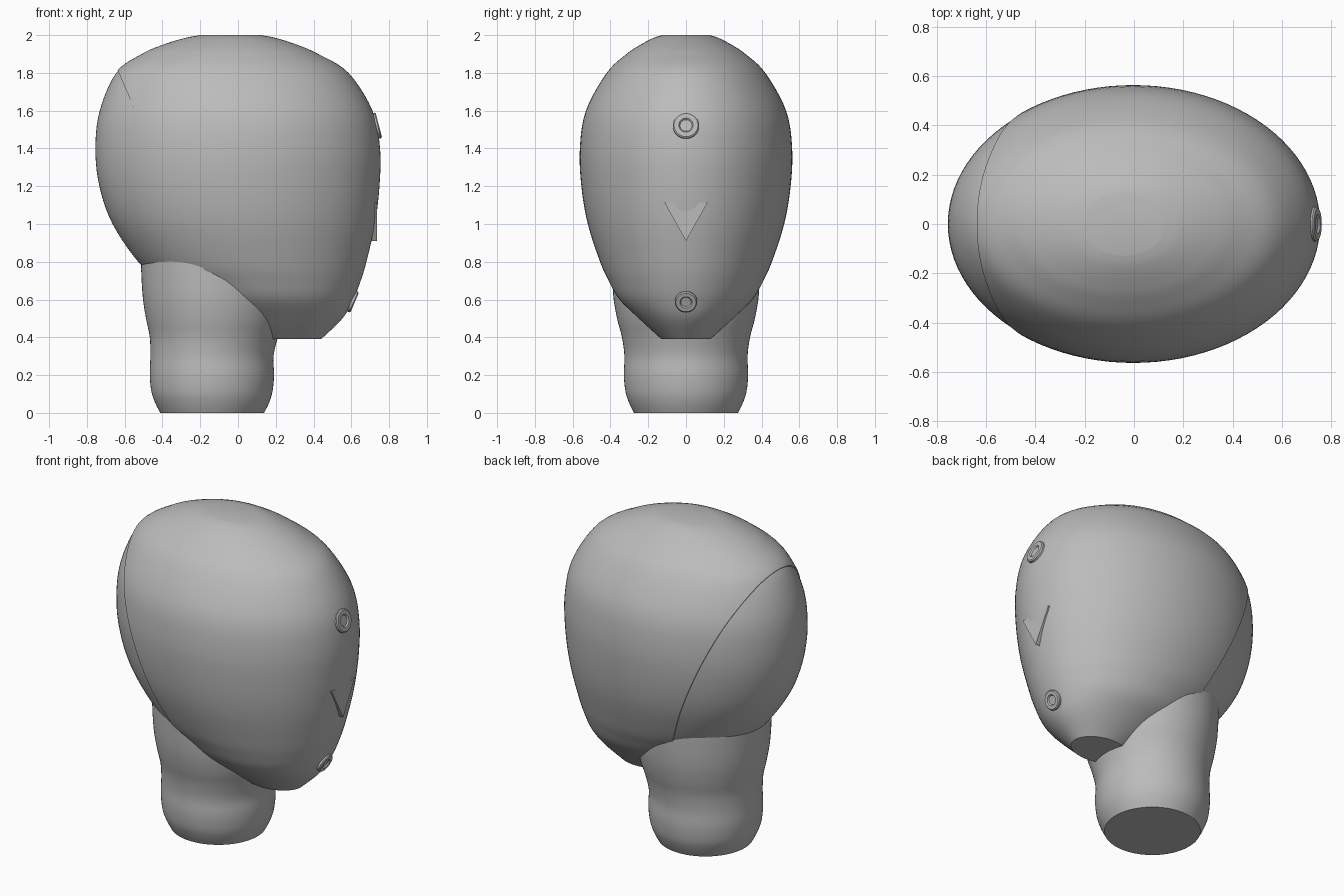
import bpy, bmesh
from math import cos, sin, pi, radians
from mathutils import Vector

cube = bpy.data.objects.get("Cube")
if cube:
    bpy.data.objects.remove(cube)

grey = bpy.data.materials.new("plain grey")
grey.use_nodes = True
grey.diffuse_color = (0.5, 0.5, 0.5, 1)
grey.node_tree.nodes["Principled BSDF"].inputs["Base Color"].default_value = (0.5, 0.5, 0.5, 1)


def smooth_rows(rows, steps):
    """Catmull-Rom interpolation through the key rows."""
    pts = [Vector(r) for r in rows]
    pts = [pts[0] * 2 - pts[1]] + pts + [pts[-1] * 2 - pts[-2]]
    out = []
    for a, b, c, d in zip(pts, pts[1:], pts[2:], pts[3:]):
        for i in range(steps):
            t = i / steps
            out.append(0.5 * (2 * b + (c - a) * t + (2 * a - 5 * b + 4 * c - d) * t ** 2
                              + (3 * b - a - 3 * c + d) * t ** 3))
    return out + [pts[-2]]


def loft(rows, sides=96, steps=1, inset=0.0):
    """Capped stack of ellipses; each row is z, min x, max x, half depth."""
    bm = bmesh.new()
    rings = []
    for z, x0, x1, hy in smooth_rows(rows, steps):
        cx, hx = (x0 + x1) / 2, (x1 - x0) / 2 - inset
        rings.append([bm.verts.new((cx + hx * cos(2 * pi * i / sides),
                                    (hy - inset) * sin(2 * pi * i / sides), z))
                      for i in range(sides)])
    for low, high in zip(rings, rings[1:]):
        for i in range(sides):
            j = (i + 1) % sides
            bm.faces.new((low[i], low[j], high[j], high[i]))
    bm.faces.new(rings[0][::-1])
    bm.faces.new(rings[-1])
    return bm


def cut(bm, point, normal):
    """Remove the side the normal points to and cap the opening."""
    res = bmesh.ops.bisect_plane(bm, geom=bm.verts[:] + bm.edges[:] + bm.faces[:],
                                 plane_co=point, plane_no=normal, clear_outer=True)
    edges = [e for e in res["geom_cut"] if isinstance(e, bmesh.types.BMEdge)]
    bmesh.ops.edgenet_fill(bm, edges=edges)
    return bm


def finish(bm, name, angle=35):
    bmesh.ops.recalc_face_normals(bm, faces=bm.faces[:])
    mesh = bpy.data.meshes.new(name)
    bm.to_mesh(mesh)
    bm.free()
    mesh.materials.append(grey)
    obj = bpy.data.objects.new(name, mesh)
    bpy.context.collection.objects.link(obj)
    bpy.ops.object.select_all(action="DESELECT")
    obj.select_set(True)
    bpy.context.view_layer.objects.active = obj
    bpy.ops.object.shade_smooth_by_angle(angle=radians(angle))
    return obj


# Head: front shell and slightly recessed back panel, split on a slanted plane
head_rows = [
    (0.39, 0.08, 0.44, 0.13), (0.50, -0.13, 0.553, 0.25), (0.60, -0.29, 0.61, 0.352),
    (0.70, -0.42, 0.65, 0.41), (0.80, -0.535, 0.68, 0.455), (1.0, -0.67, 0.725, 0.52),
    (1.2, -0.74, 0.749, 0.554), (1.4, -0.761, 0.752, 0.562), (1.6, -0.738, 0.712, 0.53),
    (1.8, -0.65, 0.585, 0.42), (1.9, -0.51, 0.425, 0.315), (1.95, -0.395, 0.31, 0.24),
    (1.985, -0.28, 0.2, 0.172), (2.0, -0.2, 0.12, 0.125)]
seam_point = Vector((-0.64, 0, 1.82))
seam_normal = Vector((1.12, 0, 0.485)).normalized()
finish(cut(loft(head_rows, steps=5), seam_point, -seam_normal), "head_shell")
finish(cut(loft(head_rows, steps=5, inset=0.006), seam_point, seam_normal), "back_panel")

# Neck with a swollen base, running up into the head
neck = [(0, -0.137, 0.275), (0.05, -0.137, 0.3), (0.11, -0.138, 0.32), (0.2, -0.138, 0.329),
        (0.3, -0.138, 0.326), (0.4, -0.128, 0.339), (0.5, -0.122, 0.365),
        (0.62, -0.12, 0.385), (0.8, -0.12, 0.394), (0.95, -0.12, 0.394)]
finish(loft([(z, c - r, c + r, r) for z, c, r in neck], steps=4), "neck")

# Nose: triangular plate sunk into the face
bm = bmesh.new()
back, front = [[bm.verts.new((x, y, z)) for y, z in ((-0.115, 1.115), (0.115, 1.115), (0, 0.91))]
               for x in (0.66, 0.735)]
bm.faces.new(back)
bm.faces.new(front)
for i in range(3):
    j = (i + 1) % 3
    bm.faces.new((back[i], back[j], front[j], front[i]))
finish(bm, "nose", 10)

# Round studs on the forehead and chin, each with a sunken centre
stud = [(-0.02, 1.0), (0.008, 1.0), (0.014, 0.9), (0.014, 0.55), (0.006, 0.45)]
for name, spot, normal, radius in (
        ("forehead_stud", (0.732, 0, 1.52), (0.96, 0, 0.25), 0.07),
        ("chin_stud", (0.605, 0, 0.59), (0.92, 0, -0.39), 0.059)):
    obj = finish(loft([(h, -k * radius, k * radius, k * radius) for h, k in stud], sides=40), name)
    obj.location = spot
    obj.rotation_euler = Vector(normal).to_track_quat("Z", "Y").to_euler()
